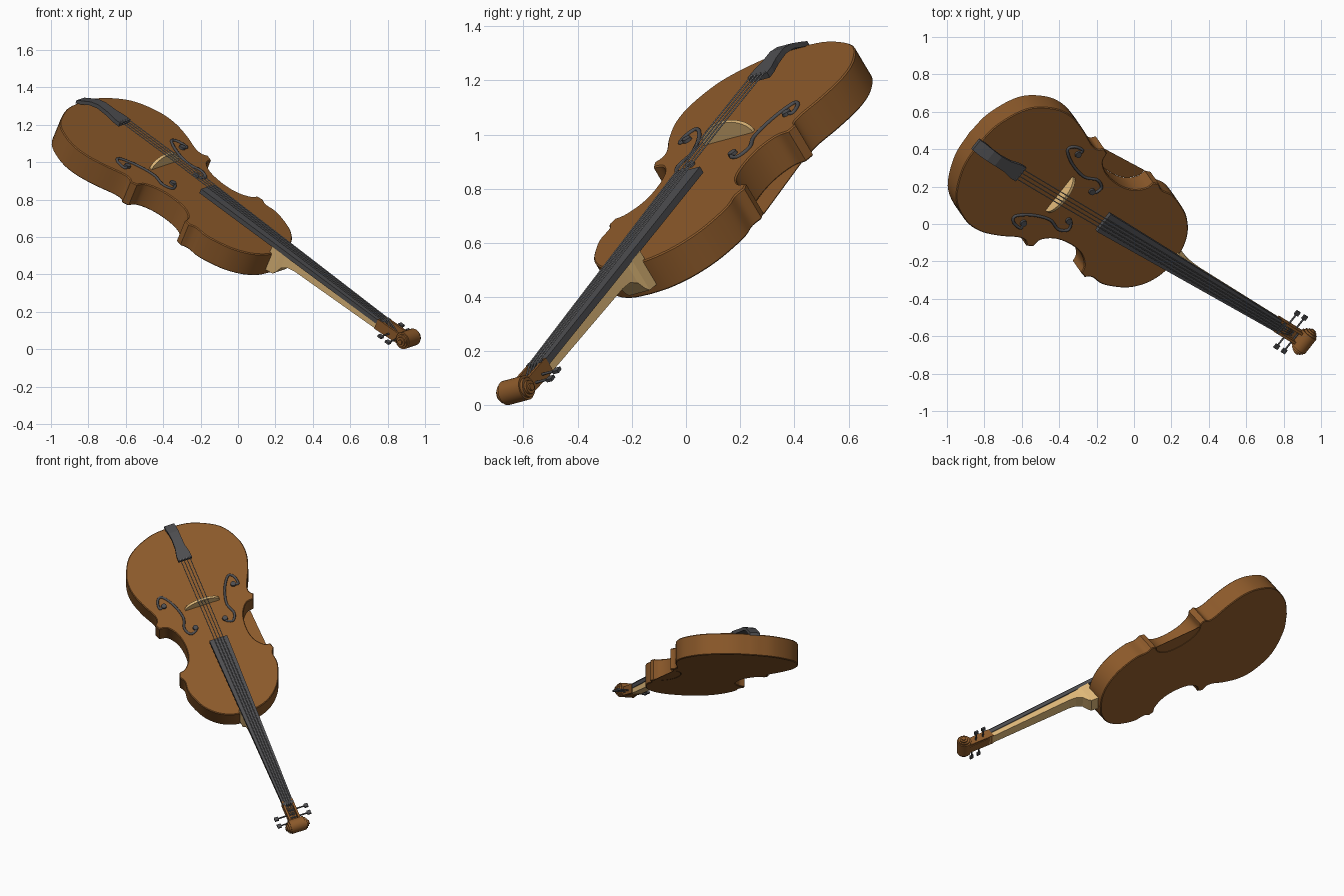
import bpy, bmesh, math
from mathutils import Vector, Matrix

if "Cube" in bpy.data.objects:
    bpy.data.objects.remove(bpy.data.objects["Cube"])

# Instrument frame: u along the neck, v across, n out of the front plate
a = Vector((.72, -.425, -.55)).normalized()
s = Vector((.60, .768, .21))
s = (s - a * s.dot(a)).normalized()
n = a.cross(s)
FRAME = Matrix.Translation((-.46, .198, 1.038)) @ Matrix((a, s, n)).transposed().to_4x4()
DEPTH = .14


def material(name, col):
    m = bpy.data.materials.new(name)
    m.diffuse_color = (*col, 1)
    m.use_nodes = True
    m.node_tree.nodes["Principled BSDF"].inputs["Base Color"].default_value = m.diffuse_color
    return m


BROWN = material("varnish", (.26, .10, .023))
TAN = material("maple", (.74, .48, .19))
DARK = material("ebony", (.075, .075, .08))
STEEL = material("steel", (.3, .3, .31))


def finish(name, bm, mat, smooth=None):
    bmesh.ops.recalc_face_normals(bm, faces=bm.faces)
    me = bpy.data.meshes.new(name)
    bm.to_mesh(me)
    bm.free()
    ob = bpy.data.objects.new(name, me)
    bpy.context.collection.objects.link(ob)
    me.materials.append(mat)
    ob.matrix_world = FRAME
    if smooth:
        bpy.context.view_layer.objects.active = ob
        ob.select_set(True)
        bpy.ops.object.shade_smooth_by_angle(angle=math.radians(smooth))
        ob.select_set(False)
    return ob


def prism(name, pts, offset, mat, smooth=None):
    """Extrude a closed 3D outline by an offset vector."""
    bm = bmesh.new()
    f = bm.faces.new([bm.verts.new(p) for p in pts])
    r = bmesh.ops.extrude_face_region(bm, geom=[f], use_keep_orig=True)
    vs = [g for g in r["geom"] if isinstance(g, bmesh.types.BMVert)]
    bmesh.ops.translate(bm, verts=vs, vec=offset)
    return finish(name, bm, mat, smooth)


def loft(name, sections, mat):
    """Skin rows (u, half width, bottom n, top n) as rectangular sections."""
    bm = bmesh.new()
    rows = [[bm.verts.new((u, v, z)) for v, z in ((-w, b), (w, b), (w, t), (-w, t))]
            for u, w, b, t in sections]
    for p, q in zip(rows, rows[1:]):
        for i in range(4):
            bm.faces.new((p[i], p[(i + 1) % 4], q[(i + 1) % 4], q[i]))
    bm.faces.new(rows[0])
    bm.faces.new(rows[-1])
    return finish(name, bm, mat)


def cylinders(name, parts, mat, seg=24):
    """Stacked cylinders along v: (u, v, n, radius, half length)."""
    bm = bmesh.new()
    for u, v, z, r, h in parts:
        bmesh.ops.create_cone(bm, cap_ends=True, segments=seg, radius1=r, radius2=r, depth=2 * h,
                              matrix=Matrix.Translation((u, v, z)) @ Matrix.Rotation(math.pi / 2, 4, 'X'))
    return finish(name, bm, mat, 40)


def spline(pts, steps=5):
    """Catmull-Rom through the points."""
    P = [Vector(p) for p in pts]
    P = [2 * P[0] - P[1]] + P + [2 * P[-1] - P[-2]]
    out = []
    for p0, p1, p2, p3 in zip(P, P[1:], P[2:], P[3:]):
        for k in range(steps):
            t = k / steps
            out.append(.5 * (2 * p1 + (p2 - p0) * t + (2 * p0 - 5 * p1 + 4 * p2 - p3) * t * t
                             + (3 * p1 - p0 - 3 * p2 + p3) * t ** 3))
    return out + [P[-2]]


def tube(name, pts, r, mat):
    cu = bpy.data.curves.new(name, 'CURVE')
    cu.dimensions = '3D'
    cu.bevel_depth, cu.bevel_resolution, cu.use_fill_caps = r, 2, True
    sp = cu.splines.new('POLY')
    sp.points.add(len(pts) - 1)
    for q, p in zip(sp.points, pts):
        q.co = (*p, 1)
    ob = bpy.data.objects.new(name, cu)
    bpy.context.collection.objects.link(ob)
    cu.materials.append(mat)
    ob.matrix_world = FRAME
    return ob


# Body: half outline with sharp corners, mirrored and extruded
lower = spline([(-.525, 0), (-.505, .15), (-.42, .31), (-.29, .388), (-.17, .402), (-.05, .37),
                (.05, .325), (.10, .318), (.13, .34)])
waist = spline([(.165, .325), (.18, .27), (.25, .225), (.35, .21), (.44, .225), (.50, .27), (.515, .315)])
upper = spline([(.55, .325), (.59, .305), (.66, .31), (.74, .288), (.82, .248), (.89, .178), (.93, .09), (.94, 0)])
half = lower + waist + upper
outline = [(p.x, p.y, 0) for p in half] + [(p.x, -p.y, 0) for p in half[-2:0:-1]]
body = prism("body", outline, (0, 0, -DEPTH), BROWN, 35)
bv = body.modifiers.new("edge", 'BEVEL')
bv.width, bv.segments, bv.limit_method, bv.angle_limit = .005, 1, 'ANGLE', math.radians(70)

# Flat back panel bridging the waist on one side
prism("waist_panel", [(p.x, p.y, -DEPTH) for p in waist[2:]], (0, 0, .003), BROWN)

# Sound holes with round eyes, mirrored
hole = spline([(.02, .238), (.026, .272), (-.03, .265), (-.05, .23), (.03, .178), (.14, .15),
               (.22, .172), (.272, .148), (.262, .108), (.238, .1)], 6)
for side, label in ((1, "right"), (-1, "left")):
    tube(f"sound_hole_{label}", [(p.x, side * p.y, .002) for p in hole], .008, DARK)
    bm = bmesh.new()
    for u, v in ((.02, .24), (.24, .102)):
        bmesh.ops.create_cone(bm, cap_ends=True, segments=20, radius1=.019, radius2=.017, depth=.016,
                              matrix=Matrix.Translation((u, side * v, .004)))
    finish(f"sound_hole_eyes_{label}", bm, DARK, 40)

# Bridge: thin half moon
prism("bridge", [(.082, .118 * math.cos(t * math.pi / 20), .07 * math.sin(t * math.pi / 20))
                 for t in range(21)], (.016, 0, 0), TAN)

# Tailpiece arching from the body end up to string height
loft("tailpiece", [(-.535, .034, -.012, .008), (-.50, .036, .005, .028), (-.45, .034, .033, .055),
                   (-.40, .032, .045, .068), (-.33, .034, .045, .068), (-.27, .046, .045, .068),
                   (-.23, .047, .045, .068)], DARK)

# Fingerboard, nut and neck with heel
loft("fingerboard", [(.39, .061, .03, .057), (1.70, .036, .036, .062)], DARK)
loft("nut", [(1.695, .036, .036, .07), (1.712, .036, .036, .07)], DARK)
loft("neck", [(.92, .052, -.11, .035), (.985, .05, -.10, .035), (1.0, .047, -.08, .035),
              (1.015, .044, -.045, .035), (1.05, .042, -.02, .035), (1.10, .04, -.012, .035),
              (1.71, .031, .006, .037)], TAN)

# Pegbox with two cheeks, and stepped scroll
loft("pegbox_floor", [(1.69, .03, .005, .03), (1.87, .024, .015, .035)], BROWN)
for side, label in ((1, "right"), (-1, "left")):
    ob = loft(f"pegbox_cheek_{label}", [(1.68, .007, .005, .066), (1.87, .007, .02, .075)], BROWN)
    ob.matrix_world = FRAME @ Matrix.Translation((0, side * .031, 0))
cylinders("scroll", [(1.875, 0, .06, .046, .05), (1.877, 0, .06, .037, .062), (1.879, 0, .06, .026, .072),
                     (1.88, 0, .06, .014, .08)], BROWN)

# Pegs: shaft plus flat head
for i, (u, side) in enumerate(((1.745, 1), (1.80, 1), (1.775, -1), (1.83, -1))):
    cylinders(f"peg_{i + 1}", [(u, side * .045, .035, .005, .06)], DARK, 12)
    bm = bmesh.new()
    bmesh.ops.create_cube(bm, size=1, matrix=Matrix.Translation((u, side * .108, .035))
                          @ Matrix.Diagonal((.026, .026, .012, 1)))
    finish(f"peg_head_{i + 1}", bm, DARK)

# Strings
for i in range(4):
    k = i - 1.5
    tube(f"string_{i + 1}", [(-.24, k * .021, .069), (.09, k * .021, .074), (1.70, k * .015, .072),
                             (1.79, k * .009, .045)], .0028, STEEL)
